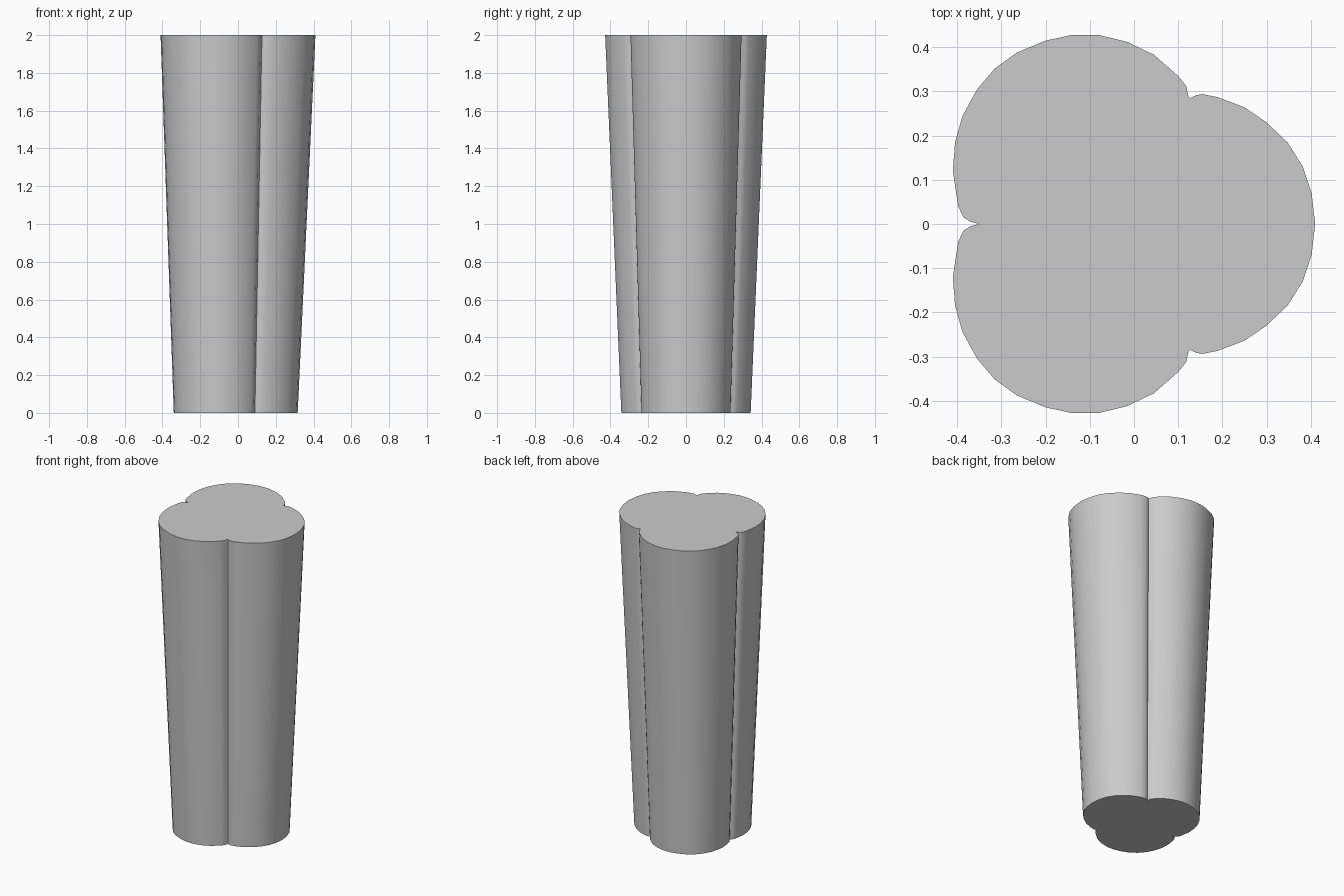
import bpy
import bmesh

cube = bpy.data.objects.get("Cube")
if cube:
    bpy.data.objects.remove(cube, do_unlink=True)

# Plain grey surface
grey = bpy.data.materials.new("plain grey")
grey.use_nodes = True
colour = (0.6, 0.6, 0.6, 1)
grey.diffuse_color = colour
grey.node_tree.nodes["Principled BSDF"].inputs["Base Color"].default_value = colour

# Half of the three-lobed cross-section, from the side crease to the far tip
half = [(-.35, 0), (-.37, .005), (-.386, .015), (-.398, .04), (-.41, .12),
        (-.405, .185), (-.388, .245), (-.355, .305), (-.315, .352),
        (-.265, .388), (-.2, .415), (-.14, .428), (-.08, .428),
        (-.015, .412), (.045, .383), (.1, .335), (.118, .313),
        (.123, .29), (.127, .285), (.14, .291), (.155, .294), (.19, .287),
        (.25, .264), (.3, .23), (.348, .184), (.382, .13), (.402, .07), (.41, 0)]
outline = half + [(x, -y) for x, y in reversed(half[1:-1])]
outline.reverse()  # counter-clockwise seen from above


def ring(bm, z, scale, shift):
    return [bm.verts.new((x * scale + shift, y * scale, z)) for x, y in outline]


# Tapered column, narrower at the foot
bm = bmesh.new()
foot = ring(bm, 0, 0.8, -0.012)
crown = ring(bm, 2, 1, 0)
for i in range(len(outline)):
    j = (i + 1) % len(outline)
    bm.faces.new((foot[i], foot[j], crown[j], crown[i]))
bm.faces.new(crown)
bm.faces.new(list(reversed(foot)))
bmesh.ops.recalc_face_normals(bm, faces=bm.faces)

mesh = bpy.data.meshes.new("three_lobed_column")
bm.to_mesh(mesh)
bm.free()
mesh.materials.append(grey)
column = bpy.data.objects.new("three_lobed_column", mesh)
bpy.context.collection.objects.link(column)

# Smooth walls with crisp caps and creases
bpy.ops.object.select_all(action='DESELECT')
column.select_set(True)
bpy.context.view_layer.objects.active = column
bpy.ops.object.shade_smooth_by_angle(angle=0.7)
